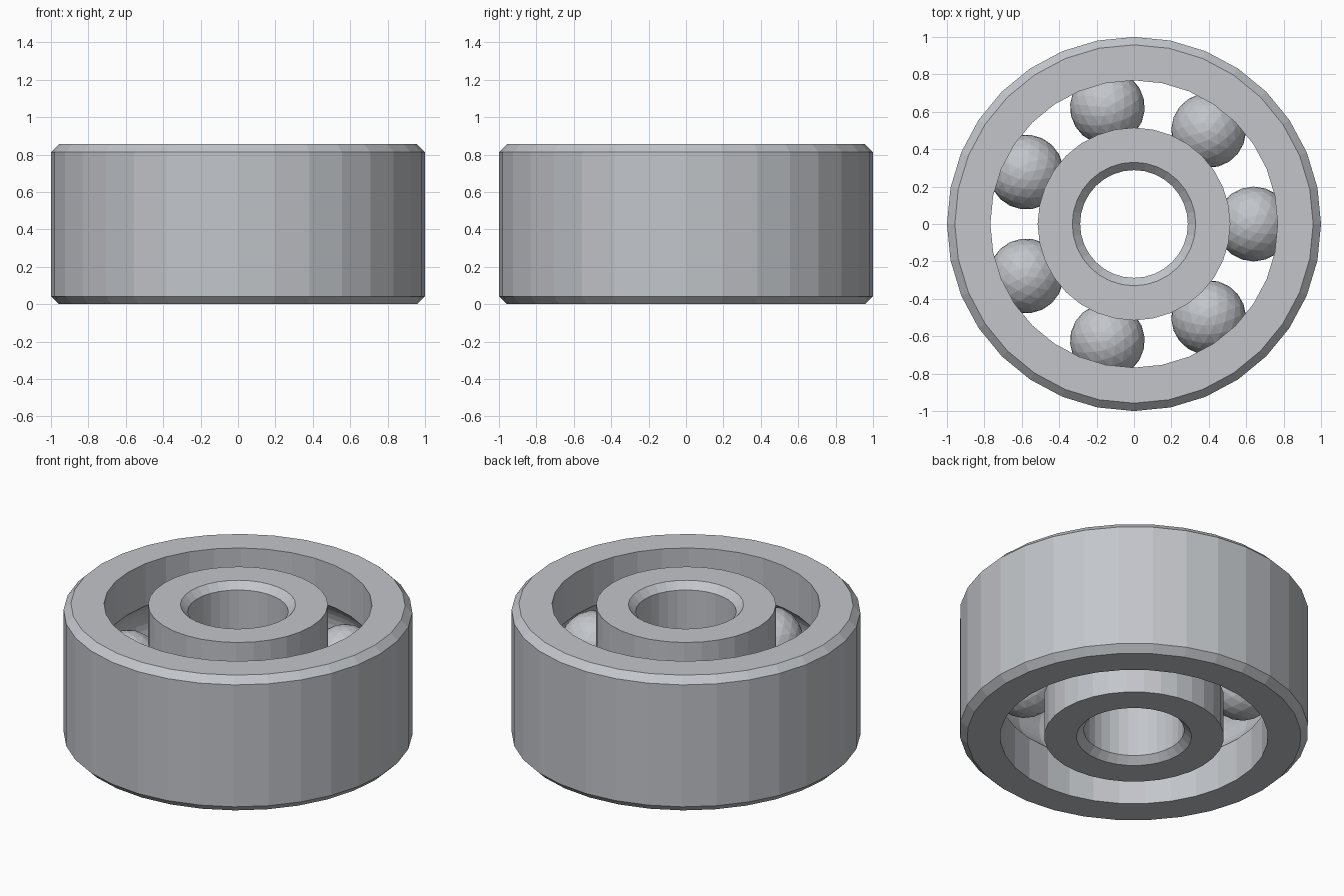
import bpy, bmesh, math
from mathutils import Matrix, Vector

if "Cube" in bpy.data.objects:
    bpy.data.objects.remove(bpy.data.objects["Cube"])

HEIGHT = 0.855
MID = HEIGHT / 2
SIDES = 32
BALLS = 7
BALL_RADIUS = 0.2
PITCH = 0.64          # radius of the circle through the ball centres
GROOVE = 0.205        # radius of the raceway groove
CHAMFER = 0.042

steel = bpy.data.materials.new("steel grey")
steel.use_nodes = True
colour = (0.54, 0.56, 0.59, 1)
steel.diffuse_color = colour
steel.node_tree.nodes["Principled BSDF"].inputs["Base Color"].default_value = colour


def add_object(name, bm):
    mesh = bpy.data.meshes.new(name)
    bm.to_mesh(mesh)
    bm.free()
    mesh.materials.append(steel)
    obj = bpy.data.objects.new(name, mesh)
    bpy.context.collection.objects.link(obj)
    return obj


def groove_points(wall, steps=10):
    """Arc cut into a wall radius, listed from bottom to top."""
    side = 1 if wall > PITCH else -1
    half = math.acos(abs(wall - PITCH) / GROOVE)
    angles = [half * (2 * i / steps - 1) for i in range(steps + 1)]
    return [(PITCH + side * GROOVE * math.cos(a), MID + GROOVE * math.sin(a))
            for a in angles]


def make_ring(name, race, rim):
    """Lathe a ring with a grooved race wall and a chamfered rim wall."""
    inset = rim + math.copysign(CHAMFER, race - rim)
    profile = [(race, 0), *groove_points(race), (race, HEIGHT),
               (inset, HEIGHT), (rim, HEIGHT - CHAMFER), (rim, CHAMFER), (inset, 0)]
    bm = bmesh.new()
    verts = [bm.verts.new((r, 0, z)) for r, z in profile]
    edges = [bm.edges.new((verts[i - 1], verts[i])) for i in range(len(verts))]
    bmesh.ops.spin(bm, geom=verts + edges, cent=(0, 0, 0), axis=(0, 0, 1),
                   angle=math.tau, steps=SIDES)
    bmesh.ops.remove_doubles(bm, verts=bm.verts, dist=0.0005)
    bmesh.ops.recalc_face_normals(bm, faces=bm.faces)
    return add_object(name, bm)


# Races
make_ring("outer_ring", race=0.768, rim=1.0)
make_ring("inner_ring", race=0.515, rim=0.288)

# Balls, spaced evenly between the races
for i in range(BALLS):
    turn = Matrix.Rotation(math.tau * i / BALLS, 4, 'Z')
    bm = bmesh.new()
    bmesh.ops.create_icosphere(bm, subdivisions=3, radius=BALL_RADIUS)
    ball = add_object(f"ball_{i + 1}", bm)
    ball.matrix_world = turn @ Matrix.Translation(Vector((PITCH, 0, MID)))
